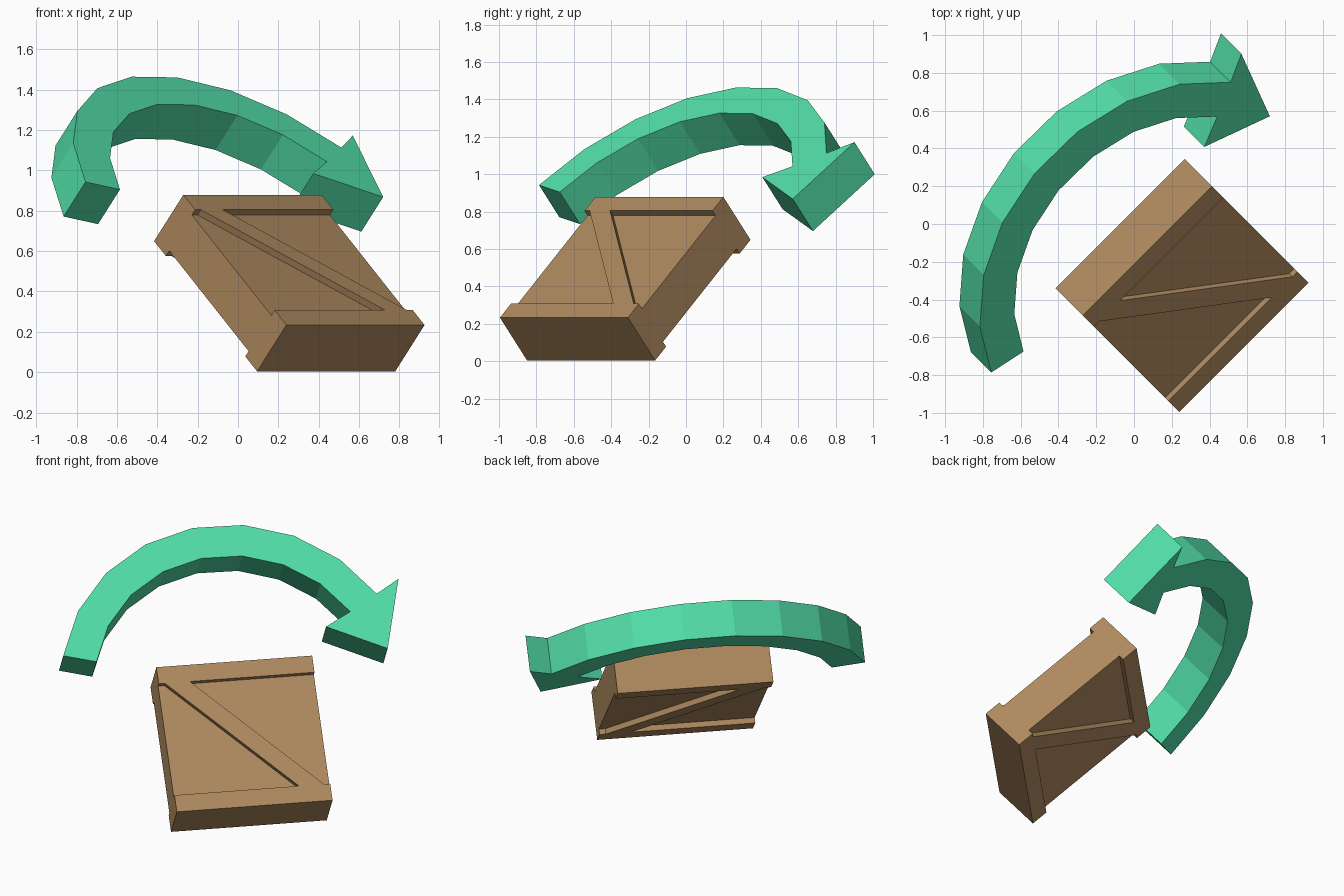
import bpy, bmesh
from math import cos, sin, radians
from mathutils import Matrix, Vector

cube = bpy.data.objects.get("Cube")
if cube:
    bpy.data.objects.remove(cube, do_unlink=True)


def material(name, colour):
    mat = bpy.data.materials.new(name)
    mat.use_nodes = True
    mat.diffuse_color = (*colour, 1)
    mat.node_tree.nodes["Principled BSDF"].inputs["Base Color"].default_value = (*colour, 1)
    return mat


wood = material("wood brown", (0.428, 0.254, 0.114))
green = material("arrow green", (0.085, 0.73, 0.392))

# Shared tilted frame: across, up the panel, and out of its face
tilt = radians(48.2)
across = Vector((1, 1, 0)).normalized()
outward = Vector((1, -1, 0)).normalized() * cos(tilt) + Vector((0, 0, sin(tilt)))
up = outward.cross(across)
frame = Matrix((across, up, outward)).transposed().to_4x4()
MID_DEPTH = 0.602


def slab(name, outline, thickness, mat):
    """Extrude a flat outline symmetrically about the middle plane."""
    bm = bmesh.new()
    low = MID_DEPTH - thickness / 2
    face = bm.faces.new([bm.verts.new((x, y, low)) for x, y in outline])
    new = bmesh.ops.extrude_face_region(bm, geom=[face])["geom"]
    bmesh.ops.translate(bm, vec=(0, 0, thickness),
                        verts=[g for g in new if isinstance(g, bmesh.types.BMVert)])
    bmesh.ops.recalc_face_normals(bm, faces=bm.faces)
    mesh = bpy.data.meshes.new(name)
    bm.to_mesh(mesh)
    bm.free()
    mesh.materials.append(mat)
    obj = bpy.data.objects.new(name, mesh)
    obj.matrix_world = frame
    bpy.context.collection.objects.link(obj)
    return obj


# Crate panel: thin core, rails at both ends, diagonal brace
CX, CY, HALF, RAIL = -0.05, -0.011, 0.484, 0.111
FULL, CORE = 0.308, 0.238
INNER = HALF - RAIL


def panel_part(name, points, thickness):
    slab(name, [(CX + x, CY + y) for x, y in points], thickness, wood)


def rect(y0, y1):
    return [(-HALF, y0), (HALF, y0), (HALF, y1), (-HALF, y1)]


panel_part("panel_core", rect(-INNER, INNER), CORE)
panel_part("top_rail", rect(INNER, HALF), FULL)
panel_part("bottom_rail", rect(-HALF, -INNER), FULL)
panel_part("diagonal_brace", [(-0.445, INNER), (0.29, -INNER),
                              (0.445, -INNER), (-0.29, INNER)], FULL)

# Curved arrow: faceted arc ending in a triangular head
AX, AY, SEGMENTS = -0.044, 0.316, 8
START, END = radians(164.2), radians(30.5)


def arc(radius):
    angles = [START + (END - START) * i / SEGMENTS for i in range(SEGMENTS + 1)]
    return [(AX + radius * cos(t), AY + radius * sin(t)) for t in angles]


head = [(1.039, 0.956), (0.912, 0.5), (0.552, 0.675)]
slab("curved_arrow", arc(1.087) + head + arc(0.88)[::-1], 0.23, green)
